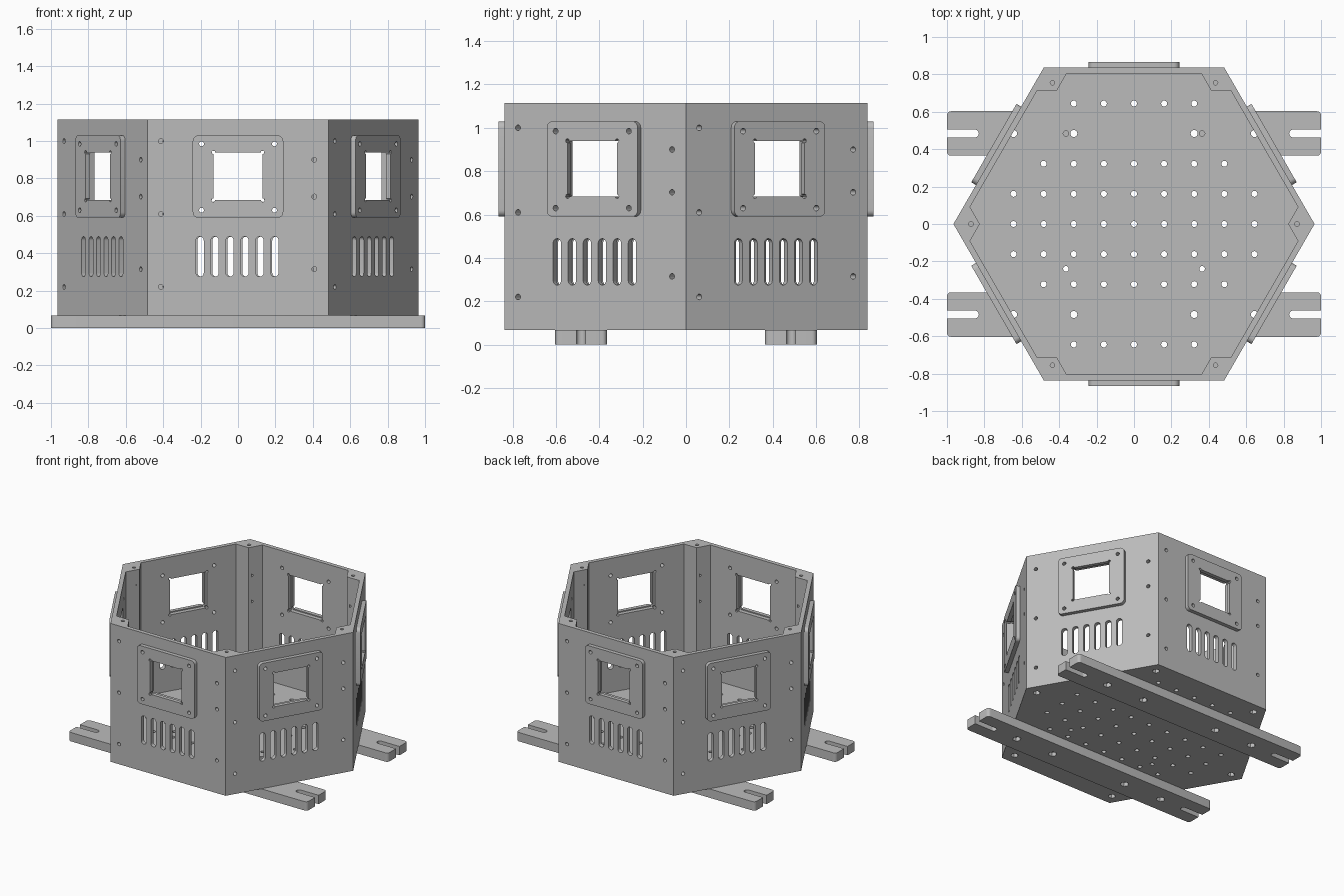
import bpy, bmesh, math
from mathutils import Matrix, Vector

if "Cube" in bpy.data.objects:
    bpy.data.objects.remove(bpy.data.objects["Cube"])

grey = bpy.data.materials.new("plain grey")
grey.use_nodes = True
grey.diffuse_color = (0.5, 0.5, 0.5, 1)
grey.node_tree.nodes["Principled BSDF"].inputs["Base Color"].default_value = (0.5, 0.5, 0.5, 1)

APOTHEM = 0.836
BASE, FLOOR, TOP = 0.067, 0.1, 1.115
WALL = 0.031
POST = 0.105
UPRIGHT = Matrix.Rotation(math.pi / 2, 4, 'X')   # profile y becomes height, depth faces front


def turn(k):
    return Matrix.Rotation(k * math.pi / 3, 4, 'Z')


def ring(x, y, r, n=20, start=0):
    return [(x + r * math.cos(start + math.tau * i / n),
             y + r * math.sin(start + math.tau * i / n)) for i in range(n)]


def rect(x, y, hw, hh, r, relief=False, n=6):
    """Rectangle with rounded corners, or with round relief notches at the corners."""
    pts = []
    inset, start, sweep = (0, -90, 270) if relief else (r, 0, 90)
    for q, (sx, sy) in enumerate(((1, 1), (-1, 1), (-1, -1), (1, -1))):
        cx, cy = x + sx * (hw - inset), y + sy * (hh - inset)
        for i in range(n + 1):
            a = math.radians(start + 90 * q + sweep * i / n)
            pts.append((cx + r * math.cos(a), cy + r * math.sin(a)))
    return pts


def prism(bm, pts, z0, z1, m=Matrix()):
    low = [bm.verts.new(m @ Vector((x, y, z0))) for x, y in pts]
    high = [bm.verts.new(m @ Vector((x, y, z1))) for x, y in pts]
    bm.faces.new(low[::-1])
    bm.faces.new(high)
    for i in range(len(pts)):
        j = (i + 1) % len(pts)
        bm.faces.new((low[i], low[j], high[j], high[i]))


def make(name, bm):
    bmesh.ops.remove_doubles(bm, verts=bm.verts, dist=1e-5)
    bmesh.ops.recalc_face_normals(bm, faces=bm.faces)
    mesh = bpy.data.meshes.new(name)
    bm.to_mesh(mesh)
    bm.free()
    mesh.materials.append(grey)
    obj = bpy.data.objects.new(name, mesh)
    bpy.context.collection.objects.link(obj)
    return obj


def cut(obj, *cutters):
    """Subtract each cutter mesh in turn and bake the result."""
    helpers = []
    for bm in cutters:
        tool = make("cutter", bm)
        tool.hide_render = True
        helpers.append(tool)
        mod = obj.modifiers.new("cut", 'BOOLEAN')
        mod.operation, mod.solver, mod.object = 'DIFFERENCE', 'EXACT', tool
    bpy.context.view_layer.update()
    graph = bpy.context.evaluated_depsgraph_get()
    baked = bpy.data.meshes.new_from_object(obj.evaluated_get(graph))
    obj.modifiers.clear()
    obj.data = baked
    for tool in helpers:
        bpy.data.objects.remove(tool)


def finish(obj):
    bpy.ops.object.select_all(action='DESELECT')
    obj.select_set(True)
    bpy.context.view_layer.objects.active = obj
    bpy.ops.object.shade_smooth_by_angle(angle=math.radians(35))


# Hexagonal housing with floor, thin walls and corner posts
body = bmesh.new()
prism(body, ring(0, 0, APOTHEM / math.cos(math.pi / 6), 6), BASE, TOP)
housing = make("housing", body)

cavity = bmesh.new()
inner = (APOTHEM - WALL) / math.cos(math.pi / 6)
outline = []
for k in range(6):
    a = k * math.pi / 3
    corner = Vector((math.cos(a), math.sin(a))) * inner
    along = [Vector((math.cos(a + t), math.sin(a + t))) * POST
             for t in (-math.tau / 3, math.tau / 3)]
    outline += [corner + along[0], corner + along[0] + along[1], corner + along[1]]
prism(cavity, [tuple(p) for p in outline], FLOOR, TOP + 0.1)

# Wall openings: window, vents and screw holes
openings = bmesh.new()
for k in range(6):
    m = turn(k) @ UPRIGHT
    prism(openings, rect(0, 0.812, 0.14, 0.136, 0.01, True), 0.77, 0.9, m)
    for i in range(6):
        prism(openings, rect((i - 2.5) * 0.08 - 0.004, 0.382, 0.021, 0.107, 0.0209), 0.77, 0.9, m)
    for x in (-0.195, 0.195):
        for z in (0.63, 0.985):
            prism(openings, ring(x, z, 0.013), 0.77, 0.9, m)
    for x, heights in ((-0.412, (0.22, 0.61, 1.0)), (0.408, (0.315, 0.703, 0.9))):
        for z in heights:
            prism(openings, ring(x, z, 0.013), 0.735, 0.9, m)
    # Screw hole on each post and nut pocket beneath it
    a = k * math.pi / 3
    px, py = 0.872 * math.cos(a), 0.872 * math.sin(a)
    prism(openings, ring(px, py, 0.012), TOP - 0.07, TOP + 0.1)
    prism(openings, ring(px, py, 0.026, 6), BASE - 0.05, BASE + 0.03)

# Floor hole grid
STEP = 0.161
for row, columns in ((4, 2), (2, 3), (1, 4), (0, 4), (-1, 4), (-2, 3), (-4, 2)):
    for c in range(-columns, columns + 1):
        prism(openings, ring(c * STEP, row * STEP, 0.016, 16), BASE - 0.05, FLOOR + 0.03)
for sx in (-1, 1):
    for y in (0.484, -0.24):
        prism(openings, ring(sx * 0.364, y, 0.015, 16), BASE - 0.05, FLOOR + 0.03)
    for sy in (-1, 1):
        for c in (2, 4):
            prism(openings, ring(sx * c * STEP, sy * 0.484, 0.019, 16), BASE - 0.05, FLOOR + 0.03)
cut(housing, cavity, openings)
finish(housing)

# Raised window frame on every wall
plate, holes = bmesh.new(), bmesh.new()
prism(plate, rect(0, 0.81, 0.242, 0.22, 0.03), APOTHEM, APOTHEM + 0.029, UPRIGHT)
prism(holes, rect(0, 0.812, 0.132, 0.128, 0.01, True), 0.8, 0.9, UPRIGHT)
for x in (-0.195, 0.195):
    for z in (0.63, 0.985):
        prism(holes, ring(x, z, 0.013), 0.8, 0.9, UPRIGHT)
frame = make("window_frame_1", plate)
cut(frame, holes)
finish(frame)
for k in range(1, 6):
    copy = bpy.data.objects.new("window_frame_%d" % (k + 1), frame.data)
    copy.matrix_world = turn(k)
    bpy.context.collection.objects.link(copy)

# Mounting rails with open end slots, bolt holes and nut pockets
for side, name in ((-1, "front_rail"), (1, "back_rail")):
    y = side * 0.484
    bar, pockets, bolts = bmesh.new(), bmesh.new(), bmesh.new()
    prism(bar, rect(0, y, 1.0, 0.119, 0.022), 0, BASE)
    for sx in (-1, 1):
        prism(pockets, rect(sx * 0.95, y, 0.12, 0.021, 0.02), -0.05, 0.1)
        for c in (2, 4):
            prism(pockets, ring(sx * c * STEP, y, 0.03, 6), -0.05, 0.03)
            prism(bolts, ring(sx * c * STEP, y, 0.019, 16), -0.05, 0.1)
    rail = make(name, bar)
    cut(rail, pockets, bolts)
    finish(rail)
